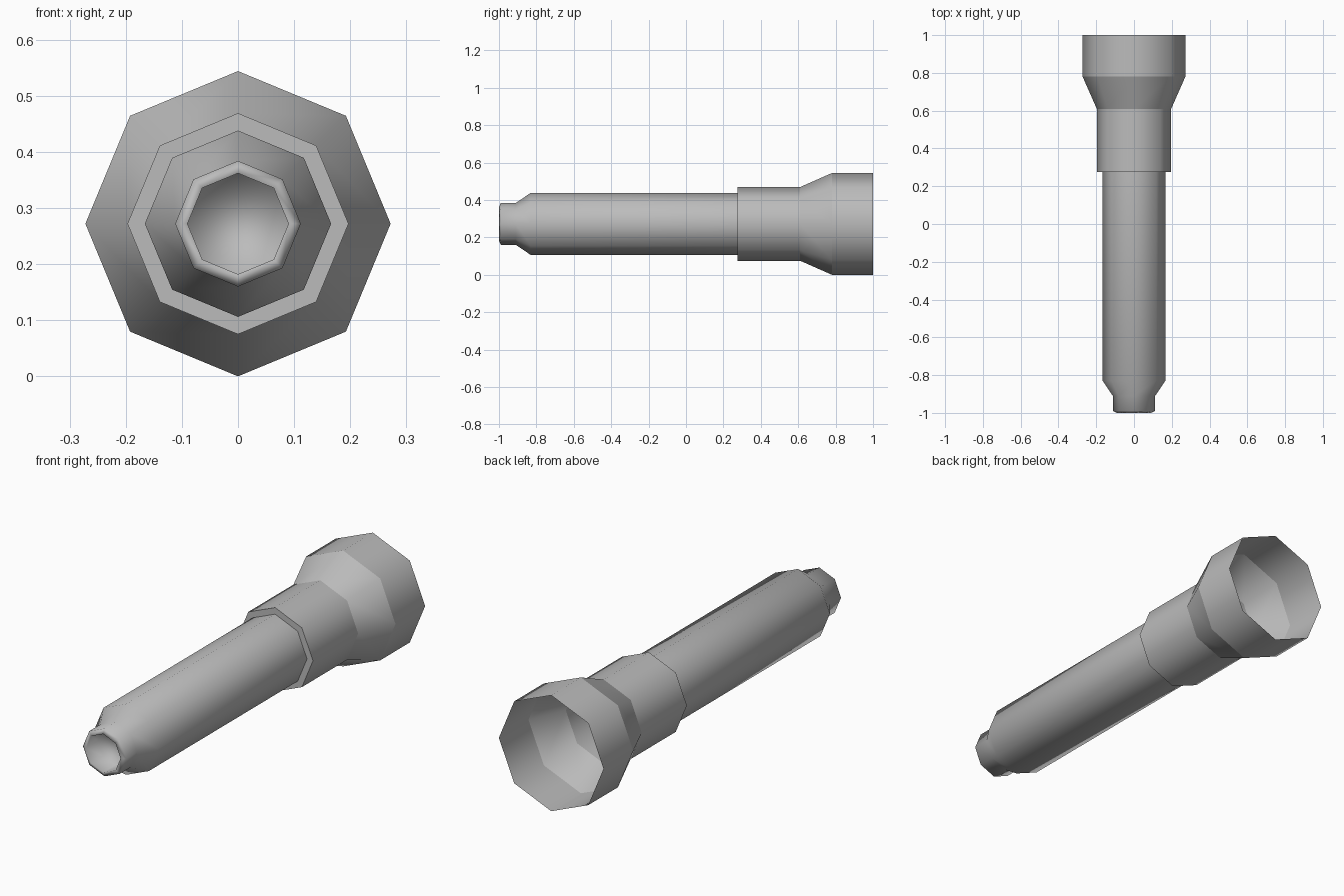
import bpy, bmesh, math

cube = bpy.data.objects.get("Cube")
if cube:
    bpy.data.objects.remove(cube)

SIDES = 8
AXIS_Z = 0.272

grey = bpy.data.materials.new("plain grey")
grey.use_nodes = True
colour = (0.5, 0.5, 0.5, 1)
grey.diffuse_color = colour
grey.node_tree.nodes["Principled BSDF"].inputs["Base Color"].default_value = colour


def lathe(name, profile, sharp_rings=(), cap_end=False):
    """Sweep (y, radius) points round the long axis, front to back."""
    bm = bmesh.new()
    rings = []
    for y, r in profile:
        angles = [2 * math.pi * i / SIDES for i in range(SIDES)]
        rings.append([bm.verts.new((r * math.sin(a), y, AXIS_Z + r * math.cos(a)))
                      for a in angles])
    for a, b in zip(rings, rings[1:]):
        for i in range(SIDES):
            j = (i + 1) % SIDES
            bm.faces.new((a[i], b[i], b[j], a[j]))
    if cap_end:
        bm.faces.new(rings[0])
    bm.normal_update()
    for face in bm.faces:
        face.smooth = True
    for k in sharp_rings:
        for i in range(SIDES):
            bm.edges.get((rings[k][i], rings[k][(i + 1) % SIDES])).smooth = False
    mesh = bpy.data.meshes.new(name)
    bm.to_mesh(mesh)
    bm.free()
    mesh.materials.append(grey)
    obj = bpy.data.objects.new(name, mesh)
    bpy.context.collection.objects.link(obj)
    return obj


# Barrel with a blind bore, a narrow lipped nozzle and a tapered shoulder
lathe("barrel", [(-0.91, 0.09), (-1, 0.09), (-0.99, 0.112), (-0.91, 0.112),
                 (-0.83, 0.166), (0.28, 0.166)], cap_end=True)

# Collar with a flat front step, flaring into the open thin-walled bell
lathe("collar_and_bell", [(0.275, 0.166), (0.275, 0.197), (0.61, 0.197),
                          (0.78, 0.272), (1, 0.272)], sharp_rings=(1, 2, 3))
